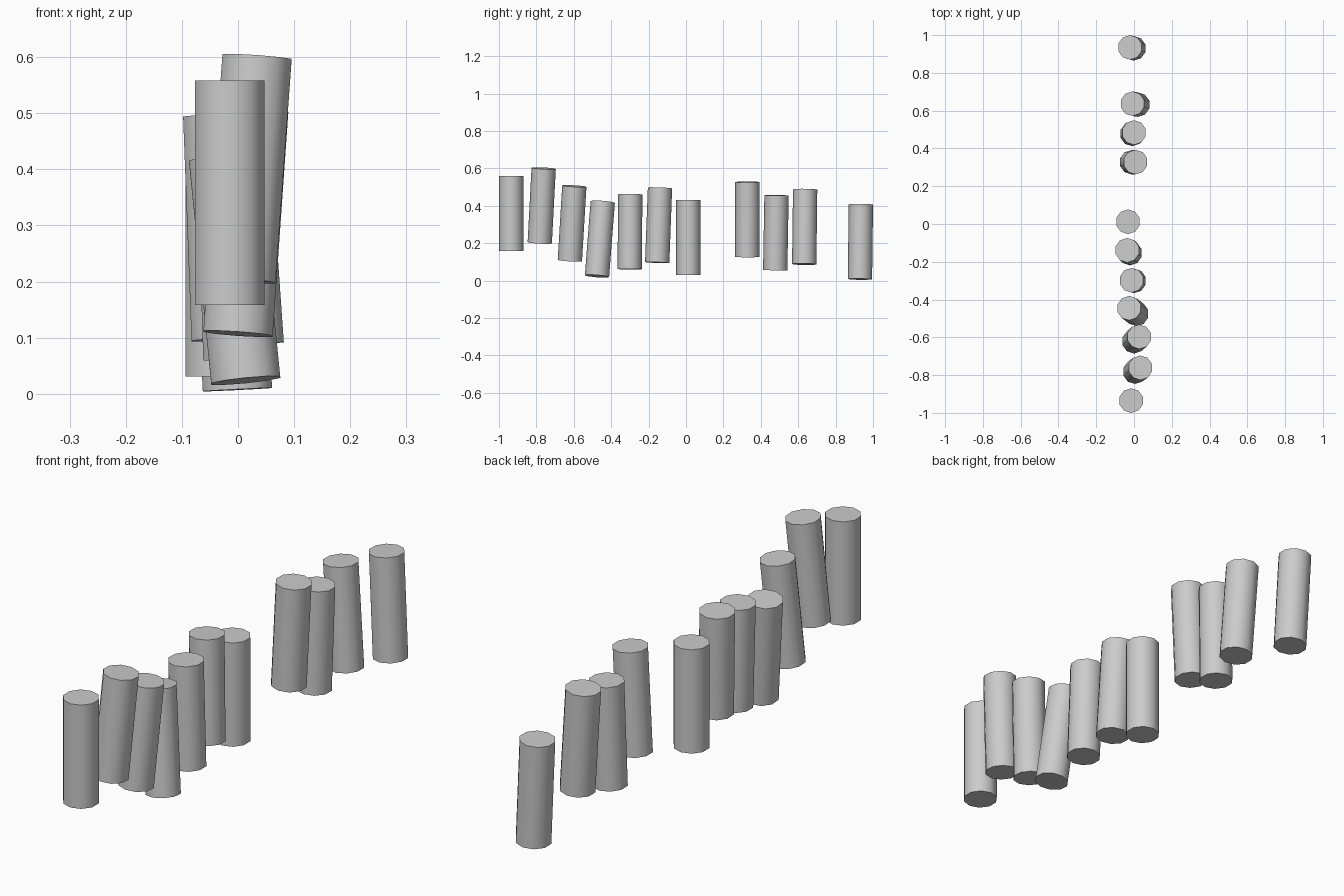
import bpy
from mathutils import Vector

RADIUS, LENGTH, SIDES = 0.065, 0.40, 10

# Each post: x, y of the top, x, y of the bottom, mid height
POSTS = [
    (-0.015, -0.935, -0.015, -0.935, 0.358),
    (0.034, -0.761, 0.005, -0.782, 0.401),
    (0.028, -0.597, 0.000, -0.621, 0.306),
    (-0.026, -0.445, 0.014, -0.476, 0.222),
    (-0.013, -0.298, 0.000, -0.301, 0.261),
    (-0.036, -0.139, -0.021, -0.154, 0.296),
    (-0.032, 0.012, -0.032, 0.012, 0.231),
    (0.008, 0.328, -0.012, 0.327, 0.327),
    (0.000, 0.484, -0.010, 0.477, 0.256),
    (-0.008, 0.637, 0.020, 0.632, 0.287),
    (-0.021, 0.935, -0.001, 0.930, 0.207),
]


def add_post(i, tx, ty, bx, by, z):
    """A ten-sided log whose axis leans from its bottom to its top point."""
    lean = Vector((tx - bx, ty - by, LENGTH))
    bpy.ops.mesh.primitive_cylinder_add(
        vertices=SIDES, radius=RADIUS, depth=LENGTH,
        location=((tx + bx) / 2, (ty + by) / 2, z))
    post = bpy.context.object
    post.name = f"post_{i:02d}"
    post.rotation_mode = 'QUATERNION'
    post.rotation_quaternion = Vector((0, 0, 1)).rotation_difference(lean)
    # Smooth sides, sharp rims
    bpy.ops.object.shade_smooth_by_angle(angle=0.8)


# Row of stepping posts
for i, p in enumerate(POSTS, 1):
    add_post(i, *p)
